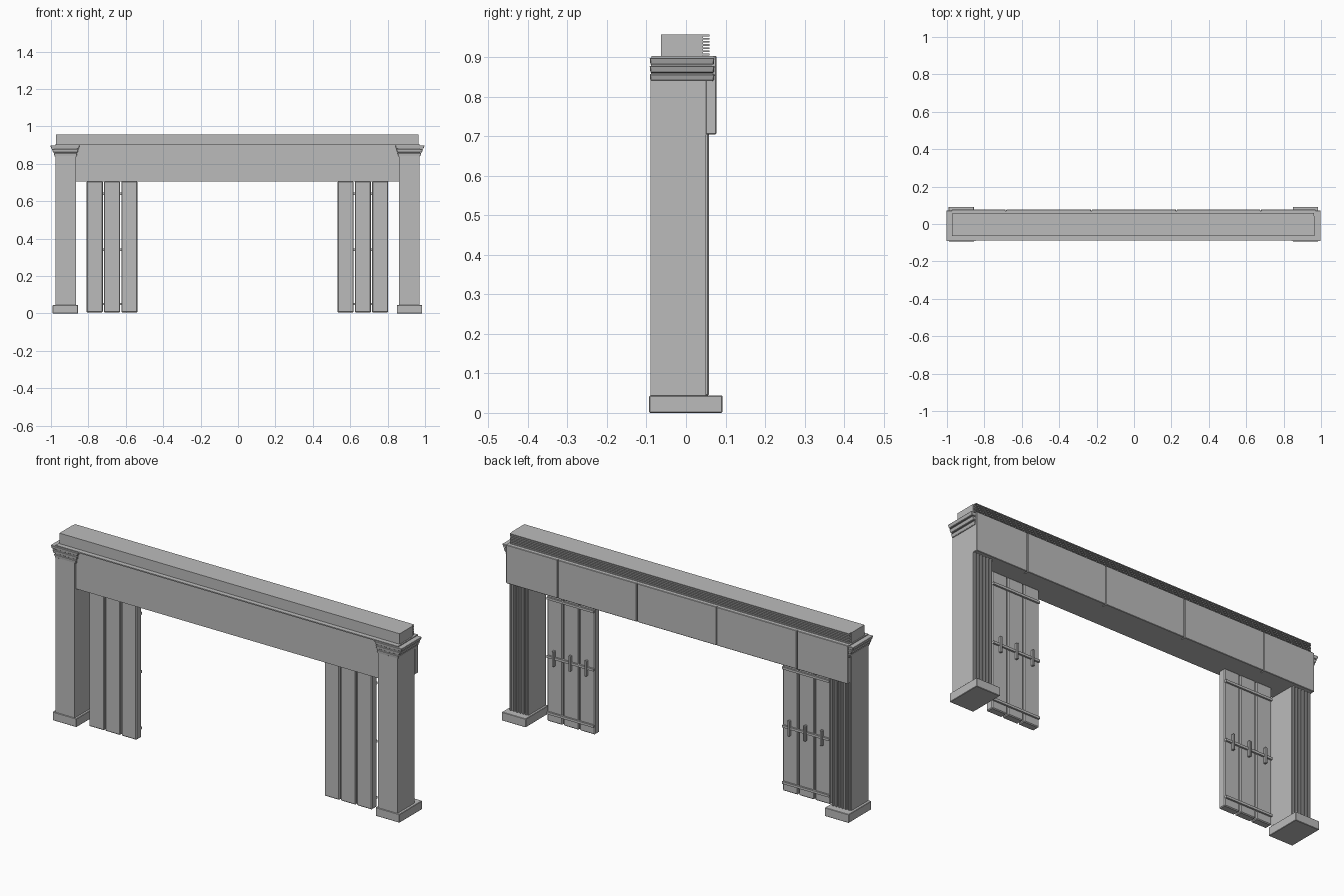
import bpy

# Remove the default cube
if "Cube" in bpy.data.objects:
    bpy.data.objects.remove(bpy.data.objects["Cube"], do_unlink=True)

stone = bpy.data.materials.new("stone_grey")
stone.use_nodes = True
GREY = (0.5, 0.5, 0.5, 1.0)
stone.diffuse_color = GREY
stone.node_tree.nodes["Principled BSDF"].inputs["Base Color"].default_value = GREY


def box(name, x, y, z, bevel=0.0, grow=None):
    """Box from (min, max) pairs; grow = (inner, outer, y) widens the top face."""
    g = grow or (0, 0, 0)
    bottom = [(x[0], y[0]), (x[1], y[0]), (x[1], y[1]), (x[0], y[1])]
    top = [(x[0] - g[0], y[0] - g[2]), (x[1] + g[1], y[0] - g[2]),
           (x[1] + g[1], y[1] + g[2]), (x[0] - g[0], y[1] + g[2])]
    verts = [(*p, z[0]) for p in bottom] + [(*p, z[1]) for p in top]
    faces = [(3, 2, 1, 0), (4, 5, 6, 7)]
    faces += [(i, (i + 1) % 4, (i + 1) % 4 + 4, i + 4) for i in range(4)]
    mesh = bpy.data.meshes.new(name)
    mesh.from_pydata(verts, [], faces)
    mesh.materials.append(stone)
    obj = bpy.data.objects.new(name, mesh)
    bpy.context.collection.objects.link(obj)
    if bevel:
        mod = obj.modifiers.new("edge_bevel", 'BEVEL')
        mod.width = bevel
        mod.segments = 1
    return obj


# Centre line that the two sides are mirrored across
axis = bpy.data.objects.new("mirror_axis", None)
axis.location.x = -0.003
axis.hide_render = True
bpy.context.collection.objects.link(axis)


def pair(*args, **kwargs):
    """Box on the left side, mirrored to the right side."""
    obj = box(*args, **kwargs)
    mod = obj.modifiers.new("both_sides", 'MIRROR')
    mod.mirror_object = axis
    return obj


# Beam with its thin top ledge
box("beam", (-0.975, 0.97), (-0.08, 0.055), (0.705, 0.897))
box("beam_ledge", (-0.978, 0.972), (-0.087, 0.07), (0.897, 0.903))

# Back cladding: panels separated by narrow seams
seams = [-0.977, -0.685, -0.228, 0.226, 0.677, 0.973]
for a, b in zip(seams, seams[1:]):
    box("back_panel", (a + 0.0015, b - 0.0015), (0.05, 0.077), (0.705, 0.903), bevel=0.002)

# Upper block with a stack of thin louvres behind it
box("upper_block", (-0.973, 0.965), (-0.063, 0.043), (0.9, 0.957))
for i in range(7):
    z = 0.905 + i * 0.008
    box("louvre", (-0.97, 0.962), (0.042, 0.06), (z, z + 0.004))

# Columns and plinths
pair("column", (0.861, 0.971), (-0.09, 0.05), (0.04, 0.85))
pair("plinth", (0.849, 0.985), (-0.093, 0.092), (0, 0.044), bevel=0.002)

# Vertical ribs on the back of each column
for i in range(6):
    x = 0.865 + i * 0.018
    pair("column_rib", (x, x + 0.011), (0.045, 0.058), (0.044, 0.71), bevel=0.003)

# Three flared capital tiers with a recessed core
pair("capital_core", (0.855, 0.974), (-0.089, 0.066), (0.84, 0.898))
for i in range(3):
    z = 0.84 + i * 0.0205
    pair("capital_tier", (0.857 - i * 0.006, 0.974 + i * 0.009), (-0.09, 0.07),
         (z, z + 0.0175), bevel=0.002, grow=(0.004, 0.006, 0.002))

# Folding door leaves, each with a vertical handle
for i in range(3):
    x = 0.532 + i * 0.0925
    pair("door_leaf", (x, x + 0.086), (-0.058, -0.018), (0.005, 0.706), bevel=0.004)
    pair("door_handle", (x + 0.037, x + 0.049), (-0.018, -0.002), (0.30, 0.38), bevel=0.002)

# Horizontal rails across the back of the doors
for z in (0.05, 0.34, 0.64):
    pair("door_rail", (0.534, 0.801), (-0.02, -0.009), (z - 0.006, z + 0.006))
